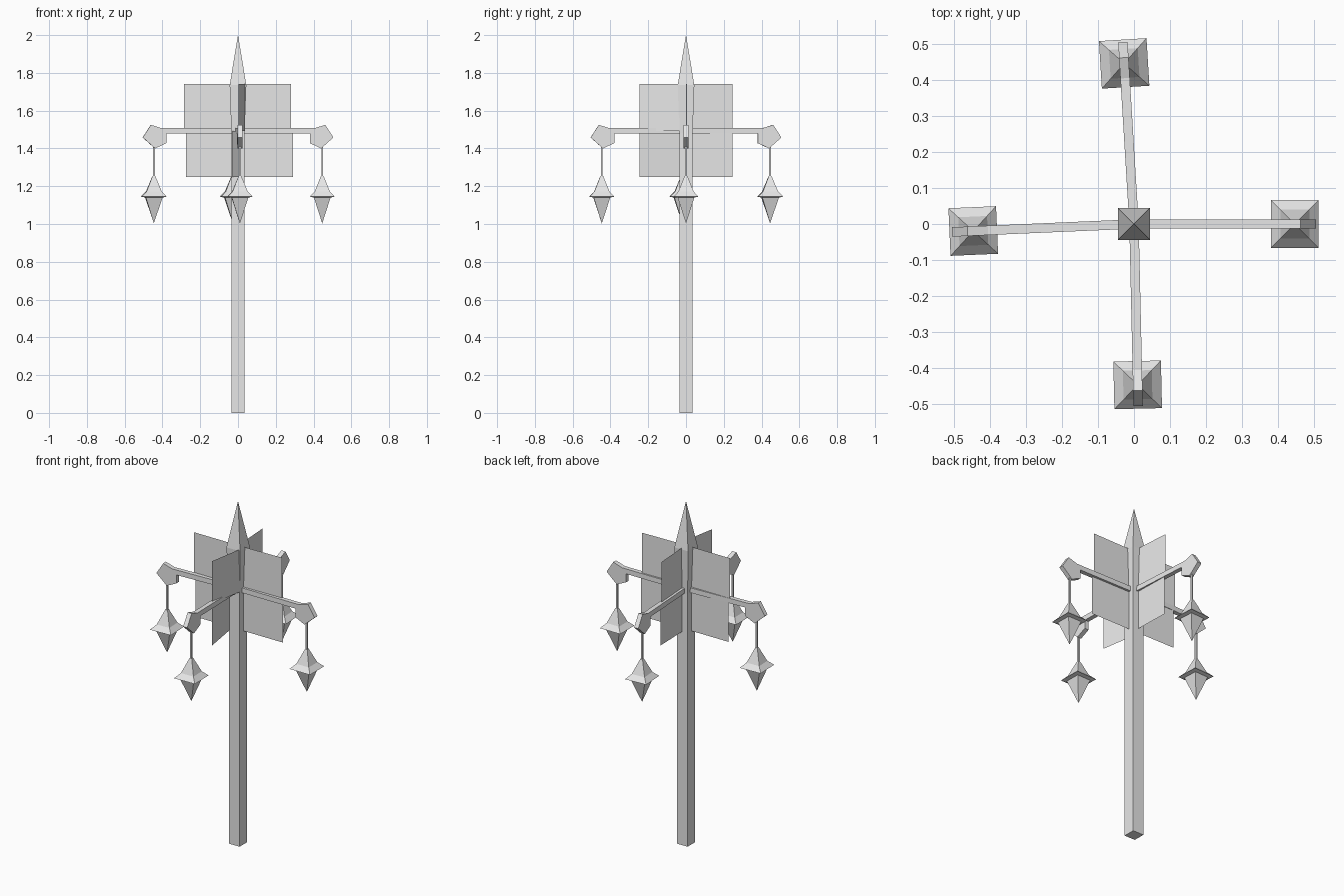
import bpy, bmesh, math
from mathutils import Matrix

if "Cube" in bpy.data.objects:
    bpy.data.objects.remove(bpy.data.objects["Cube"])

grey = bpy.data.materials.new("light_grey")
grey.diffuse_color = (0.8, 0.8, 0.8, 1)
grey.use_nodes = True
grey.node_tree.nodes["Principled BSDF"].inputs["Base Color"].default_value = grey.diffuse_color


def finish(name, bm, solid=True):
    if solid:
        bmesh.ops.recalc_face_normals(bm, faces=bm.faces[:])
    me = bpy.data.meshes.new(name)
    bm.to_mesh(me)
    bm.free()
    me.materials.append(grey)
    ob = bpy.data.objects.new(name, me)
    bpy.context.collection.objects.link(ob)
    return ob


def square_stack(name, rings, cx=0):
    """Square cross-sections (half width, z) joined into a solid; zero width makes a tip."""
    bm = bmesh.new()
    prev = None
    for h, z in rings:
        if h == 0:
            ring = [bm.verts.new((cx, 0, z))]
        else:
            ring = [bm.verts.new((cx + sx * h, sy * h, z))
                    for sx, sy in ((-1, -1), (1, -1), (1, 1), (-1, 1))]
        if prev is None:
            if len(ring) == 4:
                bm.faces.new(ring[::-1])
        else:
            for i in range(4):
                j = (i + 1) % 4
                if len(prev) == 1:
                    bm.faces.new((prev[0], ring[j], ring[i]))
                elif len(ring) == 1:
                    bm.faces.new((prev[i], prev[j], ring[0]))
                else:
                    bm.faces.new((prev[i], prev[j], ring[j], ring[i]))
        prev = ring
    if len(prev) == 4:
        bm.faces.new(prev)
    return finish(name, bm)


def extruded_profile(name, pts, half):
    """Extrude an xz outline along y."""
    bm = bmesh.new()
    a = [bm.verts.new((x, -half, z)) for x, z in pts]
    b = [bm.verts.new((x, half, z)) for x, z in pts]
    bm.faces.new(a)
    bm.faces.new(b[::-1])
    for i in range(len(pts)):
        j = (i + 1) % len(pts)
        bm.faces.new((a[i], b[i], b[j], a[j]))
    return finish(name, bm)


def sheet(name, p, q, z0, z1):
    """Thin upright panel between two plan points."""
    bm = bmesh.new()
    bm.faces.new([bm.verts.new(v) for v in
                  ((*p, z0), (*q, z0), (*q, z1), (*p, z1))])
    return finish(name, bm, False)


# Post with a flared spire on top
square_stack("post", [(0.035, 0), (0.035, 1.48), (0.044, 1.735), (0, 2.0)])

# Four arms, each with a hooked end, cord and lantern
ARM = [(0.02, 1.478), (0.38, 1.478), (0.38, 1.428), (0.44, 1.40),
       (0.505, 1.458), (0.462, 1.525), (0.405, 1.507), (0.02, 1.507)]
LANTERN = [(0.007, 1.255), (0.04, 1.172), (0.066, 1.145), (0.044, 1.14), (0, 1.003)]
for side, deg in (("right", 0), ("back", 93.5), ("left", 182.5), ("front", 271.3)):
    turn = Matrix.Rotation(math.radians(deg), 4, 'Z')
    for ob in (extruded_profile(side + "_arm", ARM, 0.013),
               square_stack(side + "_cord", [(0.005, 1.24), (0.005, 1.42)], 0.446),
               square_stack(side + "_lantern", LANTERN, 0.446)):
        ob.data.transform(turn)

# Upper and lower banner panels on each side
UP, LOW = (1.493, 1.742), (1.25, 1.493)
sheet("right_upper_panel", (0.035, 0), (0.28, 0.005), *UP)
sheet("right_lower_panel", (0.03, 0), (0.29, 0), *LOW)
sheet("left_upper_panel", (-0.285, 0), (-0.035, 0), *UP)
sheet("left_lower_panel", (-0.275, 0), (-0.03, 0), *LOW)
sheet("front_upper_panel", (0.002, -0.245), (0.038, -0.035), *UP)
sheet("front_lower_panel", (0.004, -0.245), (-0.03, -0.035), *LOW)
sheet("back_upper_panel", (0, 0.035), (-0.014, 0.245), *UP)
sheet("back_lower_panel", (0, 0.03), (-0.006, 0.245), *LOW)
